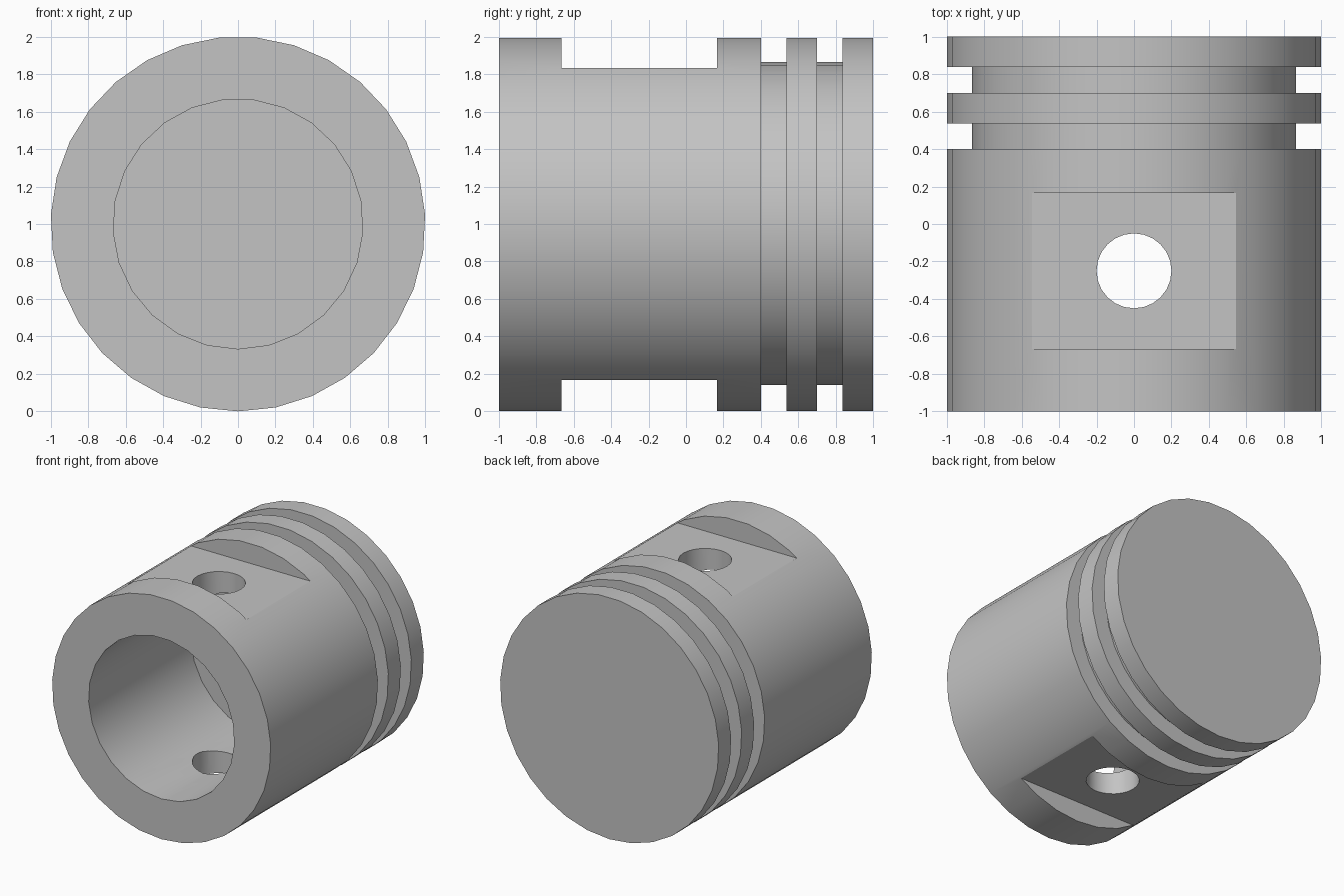
import bpy, bmesh, math
from mathutils import Matrix

cube = bpy.data.objects.get("Cube")
if cube:
    bpy.data.objects.remove(cube, do_unlink=True)

metal = bpy.data.materials.new("grey metal")
metal.use_nodes = True
GREY = (0.55, 0.55, 0.55, 1)
metal.diffuse_color = GREY
metal.node_tree.nodes["Principled BSDF"].inputs["Base Color"].default_value = GREY


def finish(name, bm):
    bmesh.ops.recalc_face_normals(bm, faces=bm.faces)
    mesh = bpy.data.meshes.new(name)
    bm.to_mesh(mesh)
    bm.free()
    mesh.materials.append(metal)
    obj = bpy.data.objects.new(name, mesh)
    bpy.context.collection.objects.link(obj)
    return obj


def lathe(name, profile, sides, up, ring=False):
    """Turn (radius, y) points about the y axis; up=1 puts a corner on top, -1 below."""
    bm = bmesh.new()
    loops = []
    for r, y in profile:
        angles = [math.tau * i / sides for i in range(sides)]
        loops.append([bm.verts.new((r * math.sin(a), y, 1 + up * r * math.cos(a)))
                      for a in angles])
    pairs = list(zip(loops, loops[1:]))
    if ring:
        pairs.append((loops[-1], loops[0]))
    else:
        bm.faces.new(loops[0])
        bm.faces.new(loops[-1])
    for a, b in pairs:
        for i in range(sides):
            j = (i + 1) % sides
            bm.faces.new((a[i], a[j], b[j], b[i]))
    return finish(name, bm)


def cut(target, cutter):
    cutter.hide_render = True
    mod = target.modifiers.new("cut", "BOOLEAN")
    mod.operation = "DIFFERENCE"
    mod.solver = "EXACT"
    mod.object = cutter
    bpy.context.view_layer.objects.active = target
    bpy.ops.object.modifier_apply(modifier=mod.name)
    bpy.data.objects.remove(cutter, do_unlink=True)


# Piston body with its open bore at the front
body = lathe("piston_body", [(1, -1), (1, 1)], 31, -1)
cut(body, lathe("bore_cutter", [(0.667, -1.2), (0.667, 0.333)], 25, -1))

# Two ring grooves near the crown
for start, end in ((0.4, 0.537), (0.7, 0.837)):
    profile = [(0.865, start), (1.2, start), (1.2, end), (0.865, end)]
    cut(body, lathe("groove_cutter", profile, 31, 1, ring=True))

# Flat pockets above and below
for z in (1.833 + 0.25, 0.167 - 0.25):
    bm = bmesh.new()
    bmesh.ops.create_cube(bm, size=1, matrix=Matrix.Translation((0, -0.25, z))
                          @ Matrix.Diagonal((1.6, 0.833, 0.5, 1)))
    cut(body, finish("pocket_cutter", bm))

# Pin hole through both walls
bm = bmesh.new()
bmesh.ops.create_cone(bm, cap_ends=True, segments=24, radius1=0.2, radius2=0.2,
                      depth=3, matrix=Matrix.Translation((0, -0.25, 1)))
cut(body, finish("pin_hole_cutter", bm))

# Smooth round walls, sharp rims
bpy.ops.object.select_all(action="DESELECT")
body.select_set(True)
bpy.context.view_layer.objects.active = body
bpy.ops.object.shade_smooth_by_angle(angle=math.radians(20))
